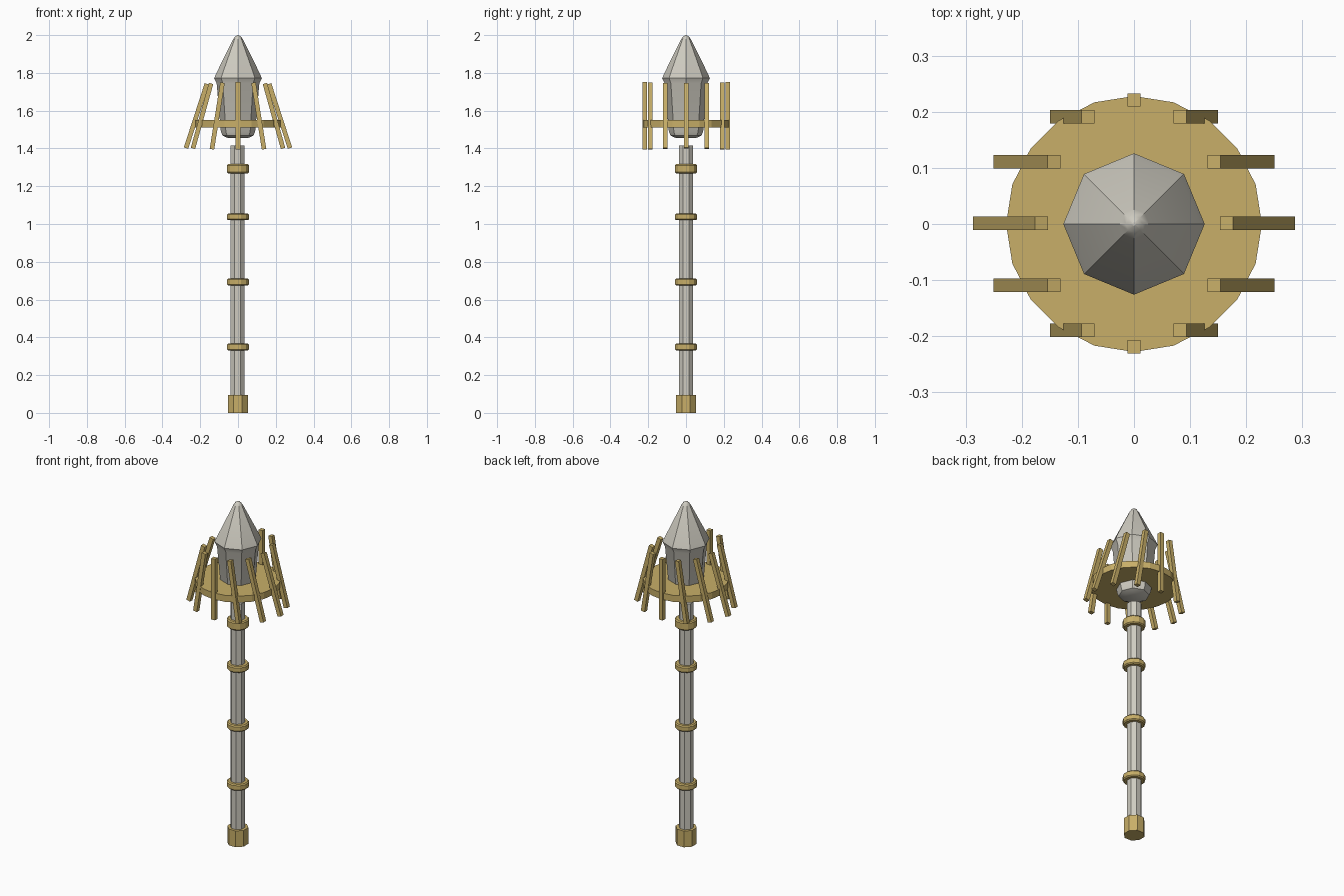
import bpy
import math

if "Cube" in bpy.data.objects:
    bpy.data.objects.remove(bpy.data.objects["Cube"])


def material(name, rgb):
    m = bpy.data.materials.new(name)
    m.diffuse_color = (*rgb, 1)
    m.use_nodes = True
    m.node_tree.nodes["Principled BSDF"].inputs["Base Color"].default_value = m.diffuse_color
    return m


gold = material("gold", (0.58, 0.43, 0.14))
stone = material("pale grey", (0.62, 0.60, 0.53))


def lathe(name, profile, sides, mat, x=0.0, turn=0.0, smooth=None):
    """Closed solid turned around z from (radius, height) points."""
    verts, faces = [], []
    for r, z in profile:
        for i in range(sides):
            a = turn + math.tau * i / sides
            verts.append((x + r * math.cos(a), r * math.sin(a), z))
    for k in range(len(profile) - 1):
        for i in range(sides):
            j = (i + 1) % sides
            b, t = k * sides, (k + 1) * sides
            faces.append((b + i, b + j, t + j, t + i))
    faces.append(tuple(reversed(range(sides))))
    faces.append(tuple(range(len(verts) - sides, len(verts))))
    mesh = bpy.data.meshes.new(name)
    mesh.from_pydata(verts, [], faces)
    mesh.materials.append(mat)
    ob = bpy.data.objects.new(name, mesh)
    bpy.context.collection.objects.link(ob)
    if smooth:
        bpy.ops.object.select_all(action='DESELECT')
        ob.select_set(True)
        bpy.context.view_layer.objects.active = ob
        bpy.ops.object.shade_smooth_by_angle(angle=math.radians(smooth))
    return ob


# Shaft and its end cap
lathe("shaft", [(0.040, 0.02), (0.040, 1.415)], 8, stone, -0.002, math.pi / 8)
lathe("end_cap", [(0.057, 0.0), (0.057, 0.095)], 8, gold, -0.001, math.pi / 8)

# Bands around the shaft
for i, (low, high) in enumerate([(0.33, 0.367), (0.675, 0.711), (1.02, 1.056), (1.268, 1.317)]):
    c = 0.006
    lathe(f"shaft_band_{i + 1}",
          [(0.060 - c, low), (0.060, low + c), (0.060, high - c), (0.060 - c, high)],
          12, gold, turn=math.pi / 12)

# Floating eight-sided head with softened edges
lathe("head", [(0.055, 1.456), (0.082, 1.468), (0.091, 1.49), (0.113, 1.745),
               (0.126, 1.772), (0.118, 1.792), (0.027, 1.976), (0.015, 1.993), (0.003, 2.0)],
      8, stone, smooth=32)

# Round collar
lathe("collar_disc", [(0.228, 1.512), (0.228, 1.550)], 20, gold)

# Slats around the collar, leaning sideways only
for i in range(12):
    a = math.tau * i / 12
    bpy.ops.mesh.primitive_cube_add(
        size=1, location=(0.22 * math.cos(a), 0.001 + 0.22 * math.sin(a), 1.572),
        rotation=(0, math.radians(-18) * math.cos(a), 0))
    slat = bpy.context.object
    slat.name = f"slat_{i + 1}"
    slat.scale = (0.024, 0.024, 0.357)
    slat.data.materials.append(gold)
